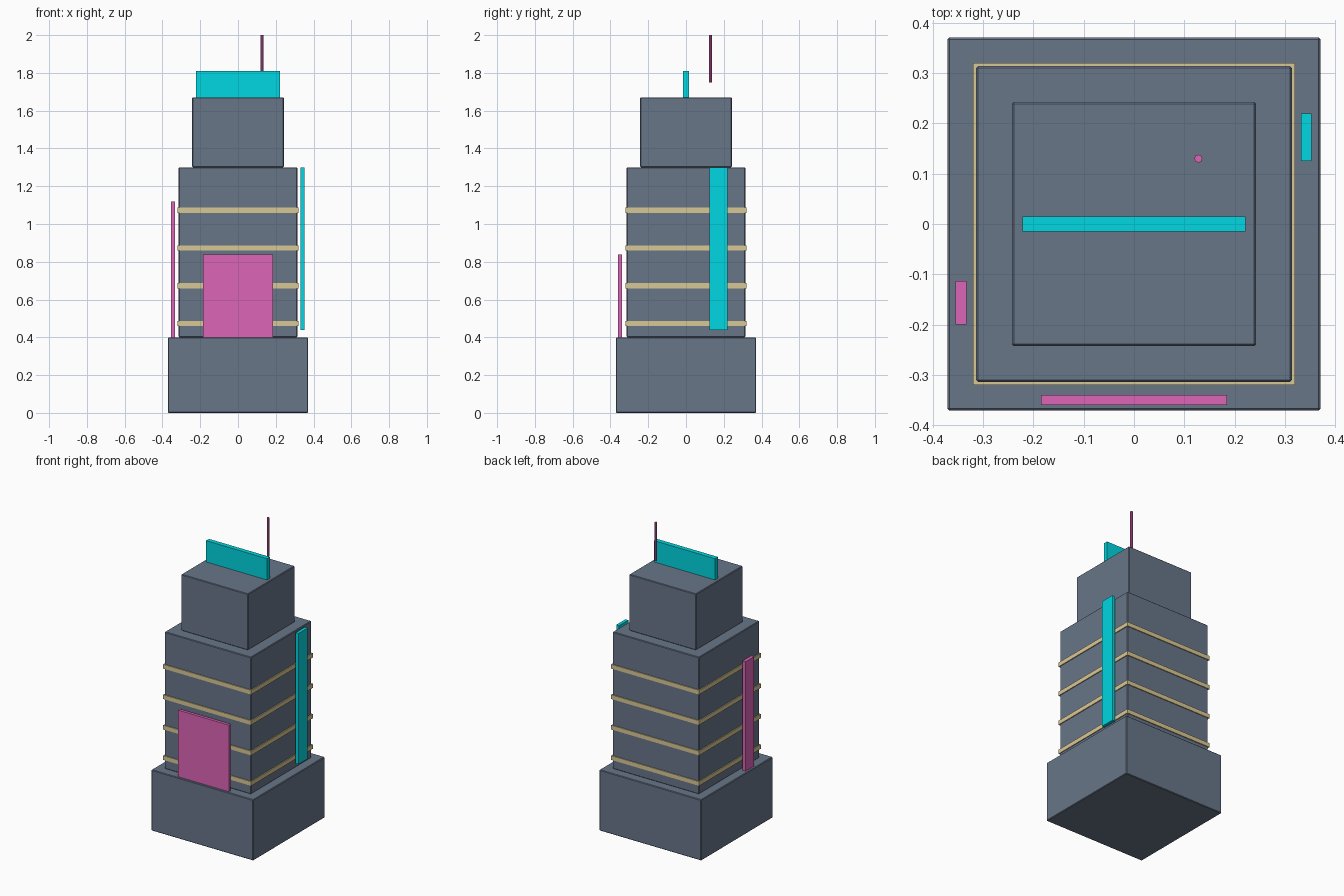
import bpy

if "Cube" in bpy.data.objects:
    bpy.data.objects.remove(bpy.data.objects["Cube"])


def material(name, rgb):
    m = bpy.data.materials.new(name)
    m.diffuse_color = (*rgb, 1)
    m.use_nodes = True
    m.node_tree.nodes["Principled BSDF"].inputs["Base Color"].default_value = m.diffuse_color
    return m


slate = material("slate", (0.14, 0.18, 0.25))
tan = material("tan", (0.70, 0.58, 0.30))
cyan = material("cyan", (0.0, 0.68, 0.75))
pink = material("pink", (0.72, 0.13, 0.47))


def box(name, x, y, z, mat, bevel=0.0):
    """Box from (min, max) ranges on each axis."""
    bpy.ops.mesh.primitive_cube_add(size=1, location=[sum(r) / 2 for r in (x, y, z)])
    ob = bpy.context.object
    ob.name = name
    ob.scale = [r[1] - r[0] for r in (x, y, z)]
    bpy.ops.object.transform_apply(location=False, rotation=False, scale=True)
    ob.data.materials.append(mat)
    if bevel:
        mod = ob.modifiers.new("edge_bevel", 'BEVEL')
        mod.width = bevel
        mod.segments = 1
    return ob


def tier(name, half, z, mat, bevel=0.0):
    """Square block centred on the tower axis."""
    return box(name, (-half, half), (-half, half), z, mat, bevel)


# Stepped tower
tier("podium", 0.371, (0.0, 0.40), slate, 0.004)
tier("main_shaft", 0.314, (0.40, 1.30), slate, 0.004)
tier("upper_block", 0.243, (1.30, 1.67), slate, 0.004)

# Window bands wrapping the shaft
for i in range(4):
    zc = 0.473 + 0.2 * i
    tier(f"window_band_{i + 1}", 0.32, (zc - 0.014, zc + 0.014), tan)

# Sign panels standing off the walls
box("front_billboard", (-0.185, 0.185), (-0.36, -0.34), (0.40, 0.838), pink)
box("left_blade_sign", (-0.355, -0.333), (-0.20, -0.113), (0.40, 1.12), pink)
box("right_blade_sign", (0.332, 0.353), (0.125, 0.22), (0.44, 1.30), cyan)
box("roof_sign", (-0.222, 0.222), (-0.015, 0.015), (1.67, 1.81), cyan)

# Antenna
bpy.ops.mesh.primitive_cylinder_add(vertices=8, radius=0.008, depth=0.252,
                                    location=(0.128, 0.13, 1.874))
antenna = bpy.context.object
antenna.name = "antenna"
antenna.data.materials.append(pink)
